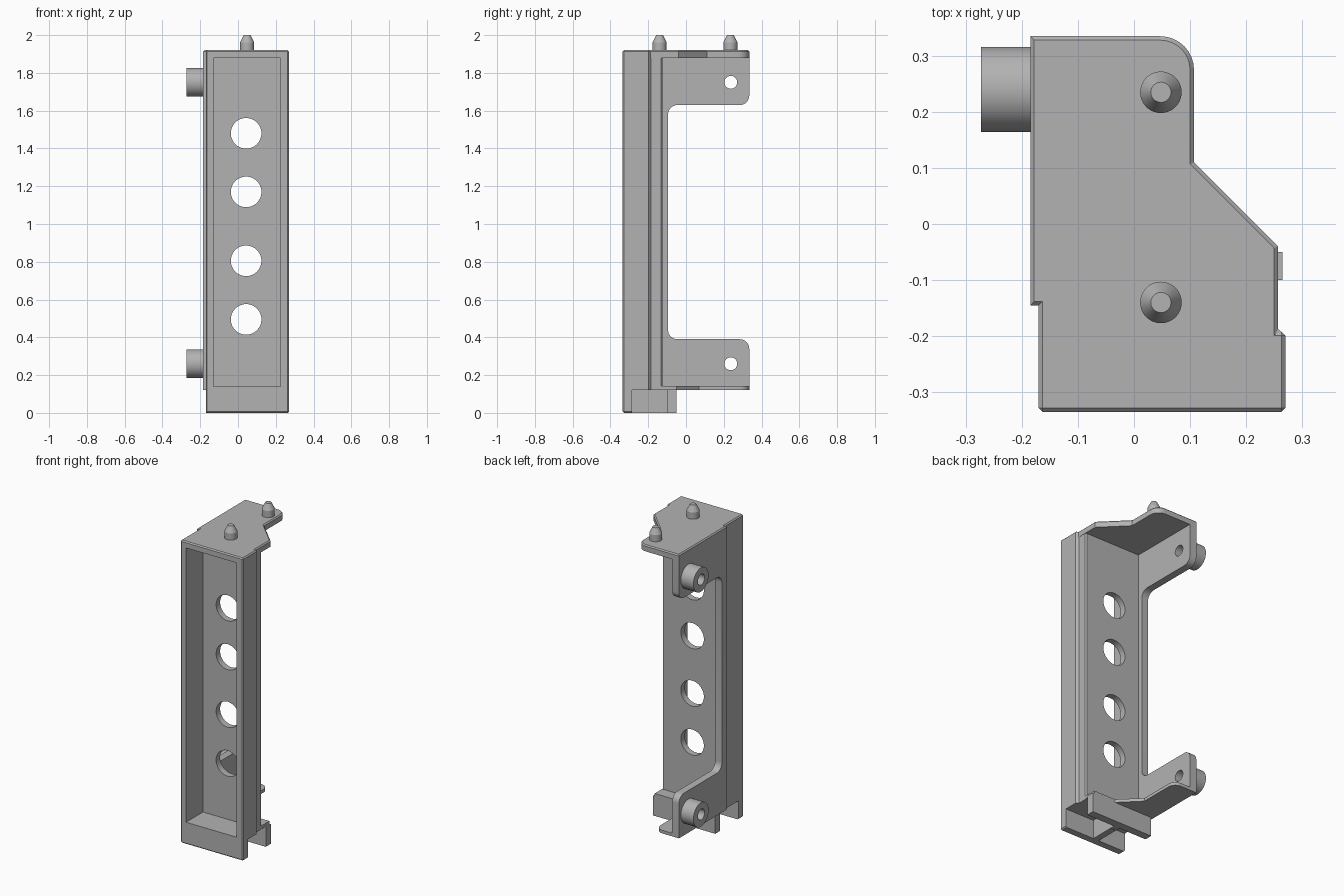
import bpy, bmesh, math
from mathutils import Vector

if "Cube" in bpy.data.objects:
    bpy.data.objects.remove(bpy.data.objects["Cube"])

grey = bpy.data.materials.new("plain_grey")
grey.use_nodes = True
grey.diffuse_color = (0.45, 0.45, 0.45, 1)
grey.node_tree.nodes["Principled BSDF"].inputs["Base Color"].default_value = (0.45, 0.45, 0.45, 1)


def rounded(points, steps=8):
    """Corners are (a, b) or (a, b, radius); radiused ones become arcs."""
    out = []
    for i, p in enumerate(points):
        c = Vector(p[:2])
        if len(p) < 3:
            out.append(c)
            continue
        u = (Vector(points[i - 1][:2]) - c).normalized()
        v = (Vector(points[(i + 1) % len(points)][:2]) - c).normalized()
        centre = c + (u + v) * p[2]
        for s in range(steps + 1):
            t = s / steps * math.pi / 2
            out.append(centre - v * p[2] * math.cos(t) - u * p[2] * math.sin(t))
    return out


def prism(name, points, lo, hi, axis="z", chamfer_end=None):
    """Extrude an outline along z (xy outline) or x (yz outline)."""
    place = (lambda p, h: (p[0], p[1], h)) if axis == "z" else (lambda p, h: (h, p[0], p[1]))
    bm = bmesh.new()
    outline = rounded(points)
    low = [bm.verts.new(place(p, lo)) for p in outline]
    high = [bm.verts.new(place(p, hi)) for p in outline]
    ends = {"low": bm.faces.new(low), "high": bm.faces.new(high)}
    n = len(outline)
    for i in range(n):
        j = (i + 1) % n
        bm.faces.new((low[i], low[j], high[j], high[i]))
    bmesh.ops.recalc_face_normals(bm, faces=bm.faces)
    if chamfer_end:
        bmesh.ops.bevel(bm, geom=list(ends[chamfer_end].edges), offset=0.007,
                        segments=1, affect="EDGES")
    mesh = bpy.data.meshes.new(name)
    bm.to_mesh(mesh)
    bm.free()
    obj = bpy.data.objects.new(name, mesh)
    bpy.context.collection.objects.link(obj)
    mesh.materials.append(grey)
    return obj


def box(name, x, y, z):
    return prism(name, [(x[0], y[0]), (x[1], y[0]), (x[1], y[1]), (x[0], y[1])], *z)


def rod(name, centre, radius, length, axis, tip=None):
    turn = {"x": (0, math.pi / 2, 0), "y": (math.pi / 2, 0, 0), "z": (0, 0, 0)}[axis]
    bpy.ops.mesh.primitive_cone_add(vertices=48, radius1=radius, radius2=tip or radius,
                                    depth=length, location=centre, rotation=turn)
    obj = bpy.context.object
    obj.name = name
    obj.data.materials.append(grey)
    return obj


def cut(obj, cutters):
    for c in cutters:
        c.hide_render = True
        m = obj.modifiers.new("cut", "BOOLEAN")
        m.operation, m.solver, m.object = "DIFFERENCE", "EXACT", c


def finish(obj):
    """Bake the modifiers and smooth the round surfaces."""
    bpy.context.view_layer.update()
    evaluated = obj.evaluated_get(bpy.context.evaluated_depsgraph_get())
    mesh = bpy.data.meshes.new_from_object(evaluated)
    obj.modifiers.clear()
    obj.data = mesh
    bpy.ops.object.select_all(action="DESELECT")
    obj.select_set(True)
    bpy.context.view_layer.objects.active = obj
    bpy.ops.object.shade_smooth_by_angle(angle=math.radians(30))


# Long housing with front flange, open pocket, round windows and foot channel
housing = prism("housing", [(-0.17, -0.335), (0.27, -0.335), (0.27, -0.192),
                            (0.255, -0.192), (0.255, -0.125), (-0.17, -0.125)], 0, 1.92)
bevel = housing.modifiers.new("edge", "BEVEL")
bevel.width, bevel.segments, bevel.limit_method = 0.007, 1, "ANGLE"
cutters = [box("pocket_cutter", (-0.13, 0.225), (-0.5, -0.165), (0.14, 1.88)),
           box("channel_cutter", (-0.4, 0.025), (-0.285, 0), (-0.1, 0.12)),
           box("channel_cutter", (0.065, 0.5), (-0.285, 0), (-0.1, 0.12))]
cutters += [rod("window_cutter", (0.043, -0.14, z), 0.081, 0.15, "y")
            for z in (0.495, 0.805, 1.17, 1.48)]
cut(housing, cutters)

# Rear foot bar and its rib
rear_bar = box("rear_foot_bar", (-0.17, 0.265), (-0.1, -0.05), (0, 0.125))
rib = box("foot_rib", (0.025, 0.065), (-0.13, -0.09), (0, 0.125))

# Top and bottom plates
top_plate = prism("top_plate", [
    (-0.185, 0.335), (0.107, 0.335, 0.06), (0.107, 0.11), (0.257, -0.04),
    (0.257, -0.19), (0.26, -0.325), (-0.162, -0.325), (-0.162, -0.145),
    (-0.185, -0.145)], 1.88, 1.92, chamfer_end="high")
bottom_plate = prism("bottom_plate", [
    (-0.185, 0.335), (-0.02, 0.335, 0.05), (-0.02, 0.07), (0.1, -0.05),
    (0.255, -0.05), (0.255, -0.14), (-0.185, -0.14)], 0.122, 0.142)

# Side plate with upper and lower arms
side_plate = prism("side_plate", [
    (-0.145, 0.124), (0.335, 0.124), (0.335, 0.39, 0.05), (-0.095, 0.39, 0.05),
    (-0.095, 1.63, 0.05), (0.335, 1.63, 0.05), (0.335, 1.912), (-0.145, 1.912)],
    -0.185, -0.138, axis="x")

# Hollow bosses on the arms
bores = [rod("bore_cutter", (-0.2, 0.237, z), 0.034, 0.4, "x") for z in (0.26, 1.75)]
bosses = [rod("boss", (-0.227, 0.24, z), 0.076, 0.092, "x") for z in (0.26, 1.75)]
cut(side_plate, bores)
for boss, bore in zip(bosses, bores):
    cut(boss, [bore])

# Locating pegs with tapered tips
pegs = []
for y in (-0.14, 0.235):
    pegs.append(rod("peg", (0.048, y, 1.936), 0.037, 0.052, "z"))
    pegs.append(rod("peg_tip", (0.048, y, 1.981), 0.037, 0.038, "z", tip=0.018))

for part in [housing, rear_bar, rib, top_plate, bottom_plate, side_plate] + bosses + pegs:
    finish(part)
for c in cutters + bores:
    bpy.data.objects.remove(c)
